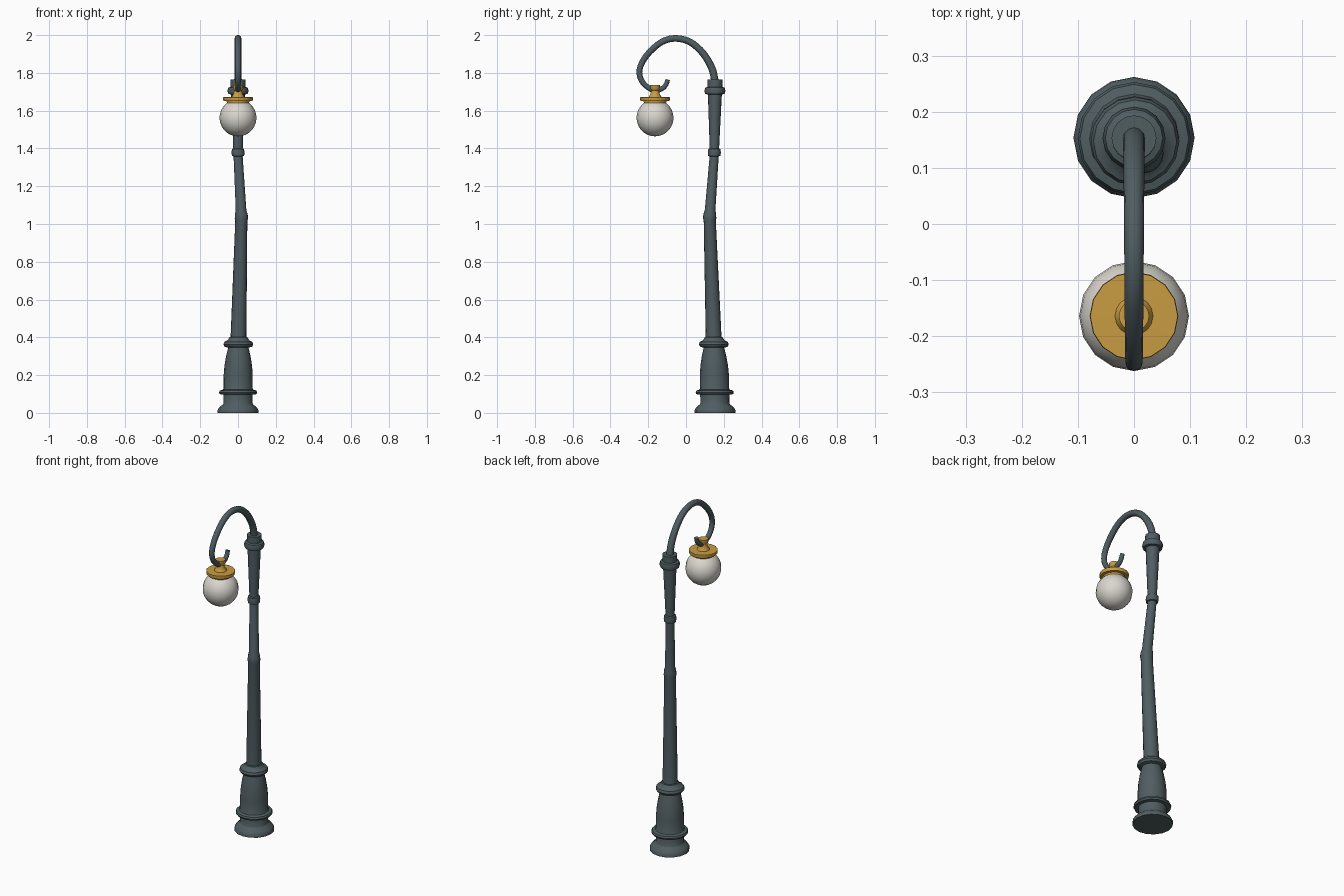
import bpy, bmesh, math
from mathutils import Vector

if "Cube" in bpy.data.objects:
    bpy.data.objects.remove(bpy.data.objects["Cube"])


def material(name, rgb):
    m = bpy.data.materials.new(name)
    m.diffuse_color = (*rgb, 1)
    m.use_nodes = True
    m.node_tree.nodes["Principled BSDF"].inputs["Base Color"].default_value = m.diffuse_color
    return m


SLATE = material("slate_iron", (0.080, 0.110, 0.120))
BRASS = material("brass", (0.58, 0.33, 0.055))
GLASS = material("frosted_glass", (0.70, 0.68, 0.62))
SIDES = 16


def finish(name, bm, mat, angle=40):
    bmesh.ops.recalc_face_normals(bm, faces=bm.faces)
    me = bpy.data.meshes.new(name)
    bm.to_mesh(me)
    bm.free()
    me.materials.append(mat)
    ob = bpy.data.objects.new(name, me)
    bpy.context.collection.objects.link(ob)
    bpy.ops.object.select_all(action='DESELECT')
    ob.select_set(True)
    bpy.context.view_layer.objects.active = ob
    bpy.ops.object.shade_smooth_by_angle(angle=math.radians(angle))
    return ob


def skin(name, rings, mat):
    """Bridge a list of rings of points and cap both ends."""
    bm = bmesh.new()
    loops = [[bm.verts.new(p) for p in r] for r in rings]
    for a, b in zip(loops, loops[1:]):
        for i in range(len(a)):
            j = (i + 1) % len(a)
            bm.faces.new((a[i], a[j], b[j], b[i]))
    bm.faces.new(loops[0])
    bm.faces.new(loops[-1])
    return finish(name, bm, mat)


def lathe(name, profile, centre, mat):
    """Turned shape from (radius, z); centre(z) lets the axis lean."""
    rings = []
    for r, z in profile:
        cx, cy = centre(z)
        rings.append([(cx + r * math.sin(math.tau * i / SIDES),
                       cy + r * math.cos(math.tau * i / SIDES), z) for i in range(SIDES)])
    return skin(name, rings, mat)


# Crooked axis of the post
AXIS = [(0, 0.0, 0.154), (0.38, 0.002, 0.147), (1.04, 0.018, 0.125),
        (1.37, 0.0, 0.150), (1.8, 0.0, 0.154)]


def post_axis(z):
    for (z0, x0, y0), (z1, x1, y1) in zip(AXIS, AXIS[1:]):
        if z <= z1:
            t = (z - z0) / (z1 - z0)
            return x0 + t * (x1 - x0), y0 + t * (y1 - y0)
    return AXIS[-1][1:]


def lamp_axis(z):
    return 0.0, -0.164


# Post: base, shaft and collars
lathe("post_base", [(0.108, 0), (0.108, 0.015), (0.099, 0.03), (0.08, 0.045), (0.077, 0.05),
                    (0.077, 0.097), (0.097, 0.099), (0.101, 0.108), (0.097, 0.118),
                    (0.080, 0.123), (0.077, 0.13), (0.077, 0.20), (0.073, 0.25),
                    (0.065, 0.30), (0.054, 0.345), (0.072, 0.35), (0.079, 0.362),
                    (0.074, 0.376), (0.056, 0.385), (0.048, 0.40), (0.042, 0.402)], post_axis, SLATE)
lathe("post_shaft", [(0.042, 0.39), (0.032, 1.015), (0.035, 1.03), (0.034, 1.05), (0.028, 1.075),
                     (0.024, 1.358), (0.032, 1.36), (0.035, 1.378), (0.032, 1.396),
                     (0.025, 1.40), (0.029, 1.50), (0.037, 1.688)], post_axis, SLATE)
lathe("post_collar", [(0.037, 1.686), (0.051, 1.688), (0.056, 1.705), (0.051, 1.722),
                      (0.040, 1.726), (0.040, 1.764)], post_axis, SLATE)

# Curled arm: tapered tube along a smooth path of (y, z)
PATH = [(0.154, 1.75), (0.142, 1.81), (0.116, 1.866), (0.075, 1.921), (0.015, 1.967),
        (-0.06, 1.983), (-0.13, 1.963), (-0.195, 1.908), (-0.235, 1.85), (-0.247, 1.80),
        (-0.233, 1.755), (-0.20, 1.722), (-0.16, 1.706), (-0.122, 1.72),
        (-0.104, 1.742), (-0.097, 1.765)]


def spline(pts, steps=3):
    p = [Vector(q) for q in pts]
    p = [2 * p[0] - p[1]] + p + [2 * p[-1] - p[-2]]
    out = []
    for a, b, c, d in zip(p, p[1:], p[2:], p[3:]):
        for k in range(steps):
            t = k / steps
            out.append(0.5 * (2 * b + (c - a) * t + (2 * a - 5 * b + 4 * c - d) * t * t
                              + (3 * b - a - 3 * c + d) * t ** 3))
    return out + [p[-2]]


curve = spline(PATH)
rings = []
for i, c in enumerate(curve):
    tan = (curve[min(i + 1, len(curve) - 1)] - curve[max(i - 1, 0)]).normalized()
    r = 0.020 - 0.008 * i / (len(curve) - 1)
    ring = []
    for k in range(12):
        a = math.tau * k / 12
        side = r * math.sin(a)
        ring.append((r * math.cos(a), c.x - tan.y * side, c.y + tan.x * side))
    rings.append(ring)
skin("curled_arm", rings, SLATE)

# Brass lamp cap with stem
lathe("lamp_cap", [(0.058, 1.630), (0.060, 1.650), (0.076, 1.651), (0.079, 1.660), (0.078, 1.671),
                   (0.034, 1.672), (0.030, 1.680), (0.023, 1.690), (0.022, 1.708),
                   (0.027, 1.714), (0.027, 1.736)], lamp_axis, BRASS)

# Glass globe
bm = bmesh.new()
bmesh.ops.create_uvsphere(bm, u_segments=SIDES, v_segments=14, radius=0.098)
bmesh.ops.translate(bm, verts=bm.verts, vec=(0, -0.164, 1.562))
finish("glass_globe", bm, GLASS)
